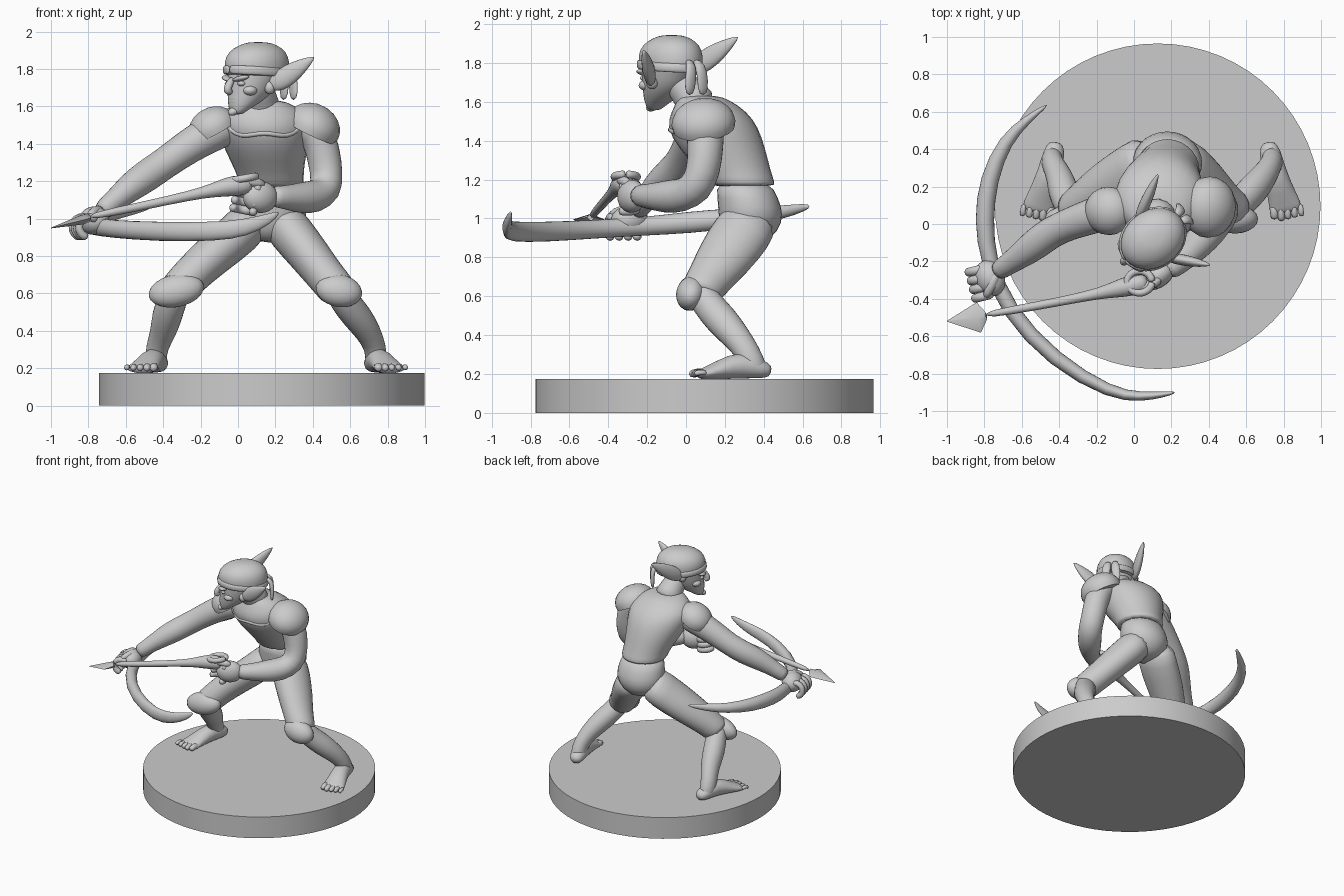
import bpy, bmesh, math
from mathutils import Vector, Matrix

cube = bpy.data.objects.get("Cube")
if cube:
    bpy.data.objects.remove(cube, do_unlink=True)

grey = bpy.data.materials.new("plain grey")
grey.use_nodes = True
COLOUR = (.6, .6, .6, 1)
grey.diffuse_color = COLOUR
grey.node_tree.nodes["Principled BSDF"].inputs["Base Color"].default_value = COLOUR
X, Y, Z = Vector((1, 0, 0)), Vector((0, 1, 0)), Vector((0, 0, 1))


def finish(name, bm, levels=1, angle=60):
    """Turn a bmesh into a shaded object, optionally subdivided."""
    bmesh.ops.recalc_face_normals(bm, faces=bm.faces)
    mesh = bpy.data.meshes.new(name)
    bm.to_mesh(mesh)
    bm.free()
    mesh.materials.append(grey)
    obj = bpy.data.objects.new(name, mesh)
    bpy.context.collection.objects.link(obj)
    bpy.ops.object.select_all(action='DESELECT')
    obj.select_set(True)
    bpy.context.view_layer.objects.active = obj
    if levels:
        mesh.shade_smooth()
        obj.modifiers.new("rounding", 'SUBSURF').levels = levels
        obj.modifiers["rounding"].render_levels = levels
    else:
        bpy.ops.object.shade_smooth_by_angle(angle=math.radians(angle))
    return obj


def tube(name, pts, ref=Z, seg=14, levels=1, axis=None, matrix=None):
    """Loft elliptical rings (x, y, z, side radius, other radius) along a path."""
    bm = bmesh.new()
    centres = [Vector(p[:3]) for p in pts]
    rings = []
    for i, p in enumerate(pts):
        before, after = centres[max(i - 1, 0)], centres[min(i + 1, len(pts) - 1)]
        t = axis or (after - before).normalized()
        side = ref.cross(t).normalized()
        up = t.cross(side)
        ring = []
        for k in range(seg):
            a = math.tau * k / seg
            ring.append(bm.verts.new(centres[i] + side * p[3] * math.cos(a) + up * p[-1] * math.sin(a)))
        rings.append(ring)
    for low, high in zip(rings, rings[1:]):
        for k in range(seg):
            n = (k + 1) % seg
            bm.faces.new((low[k], low[n], high[n], high[k]))
    bm.faces.new(rings[0])
    bm.faces.new(rings[-1])
    if matrix:
        bm.transform(matrix)
    return finish(name, bm, levels)


def blob(name, loc, size, rot=(0, 0, 0), matrix=None, cut=None):
    """Ellipsoid; with cut, keep only the dome above that local height."""
    bm = bmesh.new()
    bmesh.ops.create_uvsphere(bm, u_segments=20, v_segments=12, radius=1)
    if cut is not None:
        bmesh.ops.bisect_plane(bm, geom=bm.verts[:] + bm.edges[:] + bm.faces[:],
                               plane_co=Z * cut, plane_no=-Z, clear_outer=True)
        bmesh.ops.contextual_create(bm, geom=[e for e in bm.edges if e.is_boundary])
    turn = Matrix.Rotation(rot[2], 4, 'Z') @ Matrix.Rotation(rot[1], 4, 'Y') @ Matrix.Rotation(rot[0], 4, 'X')
    bm.transform(Matrix.Translation(loc) @ turn @ Matrix.Diagonal((*size, 1)))
    if matrix:
        bm.transform(matrix)
    return finish(name, bm, 0)


# Round stand
bm = bmesh.new()
bmesh.ops.create_cone(bm, cap_ends=True, segments=64, radius1=.87, radius2=.87, depth=.175)
bm.transform(Matrix.Translation((.127, .095, .0875)))
finish("round_base", bm, 0, 40)

# Trunk
tube("trousers_seat", [(.17, .32, .87, .07, .08), (.17, .33, .93, .16, .15), (.18, .335, 1.02, .2, .175),
                       (.18, .32, 1.1, .185, .16), (.18, .29, 1.2, .165, .15)], ref=Y, axis=Z)
tunic = tube("tunic", [(.18, .29, 1.165, .175, .175), (.18, .285, 1.18, .178, .178), (.17, .25, 1.25, .185, .19),
                       (.15, .185, 1.36, .225, .23), (.14, .135, 1.47, .255, .245), (.135, .12, 1.55, .25, .2),
                       (.13, .09, 1.61, .17, .14), (.13, .06, 1.635, .1, .1)], ref=Y, axis=Z)
tube("neck", [(.13, .07, 1.56, .12), (.12, .03, 1.63, .095), (.11, -.03, 1.69, .085), (.1, -.05, 1.76, .08)], ref=Y)

# Raised neckline rim, laid onto the front of the tunic
bpy.context.view_layer.update()
shape = tunic.evaluated_get(bpy.context.evaluated_depsgraph_get())
rim = []
for x, z in [(-.07, 1.52), (-.04, 1.47), (.02, 1.44), (.08, 1.45), (.14, 1.46), (.2, 1.45), (.26, 1.44), (.32, 1.47), (.35, 1.52)]:
    hit, spot, _, _ = shape.ray_cast(Vector((x, -1, z)), Y)
    if hit:
        rim.append((*spot, .014))
tube("neckline_rim", rim, seg=8)

# Legs, mirrored about the middle of the stance
MIDDLE = .15
for side, label, knee in ((1, "left", .38), (-1, "right", .47)):
    def place(out, y, z, *radii):
        return (MIDDLE + side * out, y, z, *radii)

    tube(label + "_thigh", [place(.06, .36, 1.02, .12, .14), place(.13, .29, .93, .125, .165),
                            place(knee * .62, .2, .8, .115, .15), place(knee - .06, .12, .69, .105, .12),
                            place(knee, .075, .62, .105, .11), place(knee + .01, .07, .6, .1)], ref=Y)
    tube(label + "_shin", [place(knee, .06, .65, .08), place(knee + .03, .1, .57, .08),
                           place((knee + .57) / 2 + .01, .18, .48, .085, .09), place(.55, .26, .39, .07, .075),
                           place(.585, .32, .31, .06, .065), place(.59, .345, .24, .06, .07),
                           place(.58, .355, .19, .055, .07)], ref=Y)
    blob(label + "_knee_pad", place(knee + .01, .025, .615),
         (.125 if side > 0 else .15, .075, .088), (-.3, side * .2, 0))
    tube(label + "_foot", [place(.565, .44, .21, .035, .03), place(.575, .39, .225, .06, .05),
                           place(.6, .28, .25, .065, .075), place(.635, .17, .22, .075, .05),
                           place(.66, .09, .2, .09, .03), place(.665, .06, .197, .085, .022)])
    for i in range(5):
        out, reach = .595 + i * .036, .012 + .011 * abs(i - 1)
        thick = .024 - .002 * i
        tube(f"{label}_toe_{i}", [place(out, .11, .205, thick), place(out + .005, .06, .21, thick),
                                  place(out + .008, reach, .195, thick)], seg=8)

# Arms
tube("right_arm", [(-.03, .1, 1.5, .1), (-.14, .07, 1.46, .105), (-.26, .03, 1.39, .095), (-.4, -.02, 1.29, .085),
                   (-.48, -.07, 1.235, .09), (-.58, -.15, 1.165, .08), (-.68, -.22, 1.08, .055),
                   (-.74, -.26, 1.03, .06)])
tube("left_arm", [(.33, .1, 1.53, .1), (.42, .1, 1.47, .1), (.455, .1, 1.36, .095), (.475, .09, 1.24, .09),
                  (.47, .05, 1.15, .095), (.41, -.03, 1.115, .095), (.33, -.12, 1.11, .085),
                  (.24, -.21, 1.115, .06), (.17, -.26, 1.12, .06)], ref=Y)

# Shoulder pads
blob("left_shoulder_pad", (.4, .09, 1.49), (.15, .165, .125), (.1, .45, 0), cut=-.25)
blob("right_shoulder_pad", (-.135, .07, 1.485), (.135, .13, .11), (.1, -.5, 0), cut=-.25)


def fingers(label, centre, axis, start, radius, step):
    """Four bent fingers wrapped round a grip axis."""
    u = axis.cross(Z).normalized()
    v = u.cross(axis)
    for i in range(4):
        mid = Vector(centre) + axis * step * (i - 1.5)
        path = []
        for k in range(6):
            a = start + k * .8
            path.append((*(mid + u * radius * math.cos(a) + v * radius * math.sin(a)), .026))
        tube(f"{label}_finger_{i}", path, ref=axis, seg=8)


# Hands
blob("right_palm", (-.77, -.29, .99), (.08, .1, .075), (0, -.5, .4))
fingers("right", (-.815, -.315, .955), Vector((.25, -1, 0)).normalized(), -1.5, .06, .048)
tube("right_thumb", [(-.73, -.25, 1.04, .03), (-.76, -.33, 1.05, .03), (-.8, -.4, 1.01, .022)], seg=8)
blob("left_palm", (.12, -.28, 1.115), (.1, .065, .085), (0, 0, .5))
fingers("left", (.04, -.31, 1.11), Vector((.2, 0, 1)).normalized(), 1.4, .062, .042)
tube("left_thumb", [(.15, -.29, 1.18, .03), (.07, -.34, 1.2, .028), (-.02, -.34, 1.2, .024)], seg=8)

# Crescent bow
tube("crescent_bow", [(-.46, .64, 1.065, .008, .012), (-.57, .56, 1.045, .025, .03), (-.69, .45, 1.025, .04, .04),
                      (-.78, .24, 1, .052, .055), (-.805, .02, .98, .055, .06), (-.78, -.2, .96, .045, .05),
                      (-.68, -.46, .945, .045, .05), (-.43, -.73, .93, .045, .055), (-.12, -.91, .93, .035, .055),
                      (.04, -.925, .95, .028, .05), (.17, -.91, 1, .016, .03), (.22, -.9, 1.035, .005, .008)], seg=10)

# Drawn arrow with flared, ringed end and flat head
tube("arrow_shaft", [(-.82, -.49, 1.005, .022), (-.5, -.435, 1.07, .024), (-.25, -.385, 1.125, .027),
                     (-.14, -.36, 1.15, .038), (-.06, -.34, 1.17, .055), (.02, -.32, 1.18, .06),
                     (.08, -.31, 1.18, .045)], seg=10)
tube("arrow_head", [(-1, -.52, .95, .002), (-.83, -.5, .995, .082, .026), (-.79, -.49, 1.005, .02)], seg=4, levels=0)
ring_path = []
for k in range(17):
    a = math.tau * k / 16
    ring_path.append((.03 + .068 * math.cos(a), -.31 + .06 * math.sin(a), 1.215 + .012 * math.cos(a), .022))
tube("arrow_end_ring", ring_path, seg=8)

# Head, modelled facing -y and then turned
turned = Matrix.Translation((.1, -.08, 0)) @ Matrix.Rotation(math.radians(-52), 4, 'Z')
tube("face", [(0, -.135, 1.555, .03), (0, -.125, 1.58, .055, .045), (0, -.085, 1.62, .085, .095),
              (0, -.04, 1.68, .115, .135), (0, -.025, 1.74, .13, .15), (0, 0, 1.8, .14, .17),
              (0, 0, 1.86, .13, .15)], ref=Y, axis=Z, matrix=turned)
tube("cap", [(0, .01, 1.755, .14, .175), (0, .005, 1.775, .155, .19), (0, 0, 1.84, .16, .195),
             (0, .005, 1.895, .14, .17), (0, .01, 1.93, .09, .11), (0, .01, 1.945, .04, .05)],
     ref=Y, axis=Z, matrix=turned)
band = []
for k in range(25):
    a = math.tau * k / 24
    band.append((.15 * math.sin(a), -.185 * math.cos(a), 1.785 + .012 * math.cos(a), .012, .026))
tube("headband", band, seg=8, matrix=turned)
tube("nose", [(0, -.16, 1.755, .016), (0, -.19, 1.715, .024), (0, -.205, 1.685, .028, .024),
              (0, -.17, 1.67, .02)], ref=X, seg=10, matrix=turned)
for z, name in ((1.645, "upper_lip"), (1.622, "lower_lip")):
    blob(name, (0, -.15, z), (.045, .025, .011), matrix=turned)
blob("pointed_beard", (0, -.155, 1.575), (.028, .035, .022), (.4, 0, 0), matrix=turned)
for s, label in ((1, "left"), (-1, "right")):
    blob(label + "_brow", (s * .06, -.155, 1.75), (.05, .025, .014), (0, s * -.2, s * .35), turned)
    blob(label + "_eye", (s * .055, -.147, 1.722), (.024, .02, .014), matrix=turned)
    blob(label + "_cheek", (s * .075, -.105, 1.685), (.04, .04, .028), matrix=turned)
    tube(label + "_band_tail", [(s * .02, .17, 1.81, .02), (s * .03, .215, 1.79, .032, .022),
                                (s * .04, .22, 1.71, .038, .018), (s * .045, .215, 1.63, .03, .012)],
         ref=Y, seg=8, matrix=turned)

# Long swept ears
for label, root, tip in (("left", (.17, -.175, 1.7), (.41, -.22, 1.865)), ("right", (.02, .02, 1.755), (.13, .27, 1.935))):
    root, tip = Vector(root), Vector(tip)
    ear = []
    for f, thin, tall in ((0, .02, .03), (.2, .032, .058), (.45, .032, .06), (.75, .024, .038), (1, .005, .006)):
        ear.append((*root.lerp(tip, f), thin, tall))
    tube(label + "_ear", ear, seg=10)
    blob(label + "_ear_lobe", root, (.03, .03, .035))
